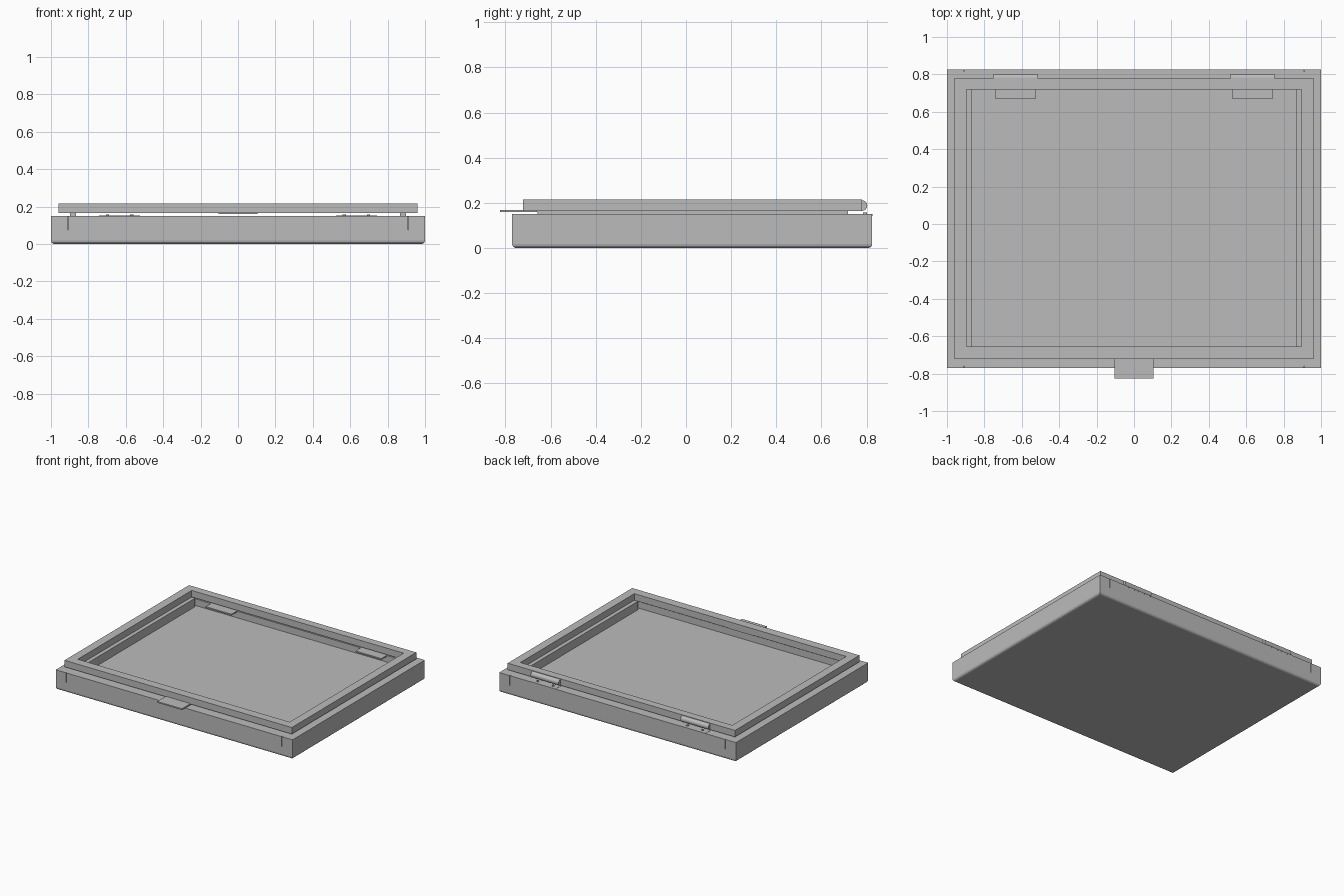
import bpy, bmesh
from mathutils import Matrix, Vector

if "Cube" in bpy.data.objects:
    bpy.data.objects.remove(bpy.data.objects["Cube"])

grey = bpy.data.materials.new("plain_grey")
grey.diffuse_color = (0.5, 0.5, 0.5, 1)
grey.use_nodes = True
grey.node_tree.nodes["Principled BSDF"].inputs["Base Color"].default_value = grey.diffuse_color


def finish(bm, name):
    bmesh.ops.recalc_face_normals(bm, faces=bm.faces)
    me = bpy.data.meshes.new(name)
    bm.to_mesh(me)
    bm.free()
    ob = bpy.data.objects.new(name, me)
    me.materials.append(grey)
    bpy.context.collection.objects.link(ob)
    return ob


def add_box(bm, x0, x1, y0, y1, z0, z1):
    m = Matrix.Translation(((x0 + x1) / 2, (y0 + y1) / 2, (z0 + z1) / 2))
    m = m @ Matrix.Diagonal((x1 - x0, y1 - y0, z1 - z0, 1))
    bmesh.ops.create_cube(bm, size=1, matrix=m)


def box(name, *dims):
    bm = bmesh.new()
    add_box(bm, *dims)
    return finish(bm, name)


def loft(name, rects, closed):
    """Join rectangles (half width, y0, y1, z) in order; cap or close the chain."""
    bm = bmesh.new()
    rings = [[bm.verts.new(p) for p in ((-w, a, z), (w, a, z), (w, b, z), (-w, b, z))]
             for w, a, b, z in rects]
    pairs = list(zip(rings, rings[1:]))
    if closed:
        pairs.append((rings[-1], rings[0]))
    else:
        bm.faces.new(rings[0])
        bm.faces.new(rings[-1])
    for r, s in pairs:
        for i in range(4):
            j = (i + 1) % 4
            bm.faces.new((r[i], r[j], s[j], s[i]))
    return finish(bm, name)


def cylinder(name, centre, radius, depth, axis, segments):
    bm = bmesh.new()
    m = Matrix.Translation(centre) @ Vector((0, 0, 1)).rotation_difference(Vector(axis)).to_matrix().to_4x4()
    bmesh.ops.create_cone(bm, cap_ends=True, segments=segments, radius1=radius,
                          radius2=radius, depth=depth, matrix=m)
    ob = finish(bm, name)
    for p in ob.data.polygons:
        p.use_smooth = len(p.vertices) == 4
    return ob


# Shallow tray with a rounded lower edge and a recessed floor
B, F = 0.825, -0.77
tray = loft("tray", [
    (0.982, F + 0.018, B - 0.018, 0.0), (0.991, F + 0.009, B - 0.009, 0.0025),
    (0.9975, F + 0.0025, B - 0.0025, 0.009), (1.0, F, B, 0.018), (1.0, F, B, 0.15),
    (0.91, F + 0.09, B - 0.09, 0.15), (0.91, F + 0.09, B - 0.09, 0.10)], False)

# Board joint seams cut across the front and back walls
bm = bmesh.new()
for s in (-1, 1):
    x = s * 0.91
    for y in (F, B):
        add_box(bm, x - 0.002, x + 0.002, y - 0.01, y + 0.01, 0.075, 0.16)
cutter = finish(bm, "seam_cutter")
cutter.hide_render = True
cutter.hide_set(True)
mod = tray.modifiers.new("seams", 'BOOLEAN')
mod.object = cutter
mod.operation = 'DIFFERENCE'
mod.solver = 'EXACT'

# Open frame of the lid
outer, inner = (0.96, -0.722, 0.78), (0.895, -0.655, 0.72)
loft("lid_frame", [(*outer, 0.165), (*outer, 0.215), (*inner, 0.215), (*inner, 0.165)], True)

# Front pull tab under the lid
box("pull_tab", -0.105, 0.105, -0.825, -0.66, 0.159, 0.169)

for s, side in ((-1, "left"), (1, "right")):
    # Inner side rail that carries the lid
    xs = sorted((s * 0.865, s * 0.897))
    box(side + "_rail", *xs, -0.658, 0.718, 0.10, 0.165)
    # Hinge: flat leaf, barrel and two screws
    c = s * 0.633
    box(side + "_hinge_leaf", c - 0.109, c + 0.109, 0.67, 0.8255, 0.142, 0.1515)
    cylinder(side + "_hinge_barrel", (c, 0.78, 0.188), 0.023, 0.236, (1, 0, 0), 24)
    for i, d in enumerate((-0.065, 0.065)):
        cylinder(f"{side}_hinge_screw_{i + 1}", (c + d, 0.793, 0.153), 0.009, 0.009, (0, 0, 1), 16)
